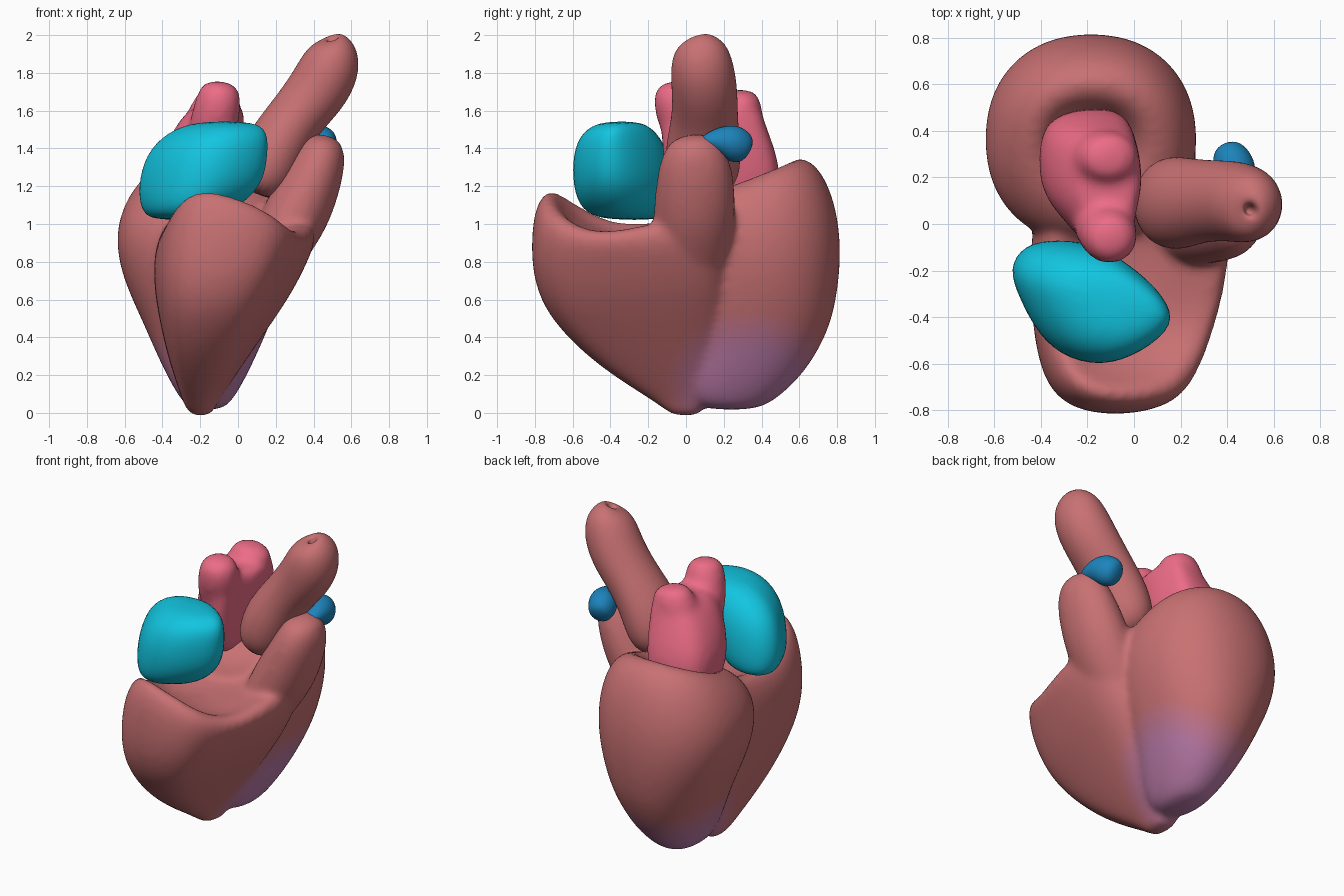
import bpy, bmesh, math
from mathutils import Vector

N = 24


def oval(power=2.2):
    pts = []
    for i in range(N):
        c, s = math.cos(2 * math.pi * i / N), math.sin(2 * math.pi * i / N)
        pts.append((math.copysign(abs(c) ** (2 / power), c), math.copysign(abs(s) ** (2 / power), s)))
    return pts


def skin(bm, rings):
    """Bridge equal-sized rings and cap both ends."""
    vs = [[bm.verts.new(p) for p in r] for r in rings]
    n = len(vs[0])
    for a, b in zip(vs, vs[1:]):
        for i in range(n):
            j = (i + 1) % n
            bm.faces.new((a[i], a[j], b[j], b[i]))
    bm.faces.new(vs[0][::-1])
    bm.faces.new(vs[-1])


def loft(bm, sections, outline=None):
    """Sections: z, x0, x1, y0, y1, tilt to the back, lift at the front."""
    outline = outline or oval()
    rings = []
    for z, x0, x1, y0, y1, tilt, lift in sections:
        ring = []
        for u, v in outline:
            f = max(0, -0.2 * u - 0.97 * v)
            ring.append(((x0 + x1) / 2 + u * (x1 - x0) / 2, (y0 + y1) / 2 + v * (y1 - y0) / 2,
                         z + tilt * v + lift * f * f))
        rings.append(ring)
    skin(bm, rings)


def tube(bm, path):
    """Path points: x, y, z, radius across, radius along y."""
    pts = [Vector(p[:3]) for p in path]
    rings = []
    t = None
    for i, p in enumerate(path):
        d = (pts[min(i + 1, len(pts) - 1)] - pts[max(i - 1, 0)]).normalized()
        t = d if t is None or d.dot(t) > 0 else t
        side = Vector((0, 1, 0)) if abs(t.y) < 0.8 else Vector((0, 0, 1))
        a = side.cross(t).normalized()
        b = t.cross(a)
        rings.append([pts[i] + a * u * p[3] + b * v * p[4] for u, v in oval(2)])
    skin(bm, rings)


def material(name, rgb):
    m = bpy.data.materials.new(name)
    m.diffuse_color = (*rgb, 1)
    return m


def finish(name, bm, mats, voxel=0):
    """Smooth the rough form, fuse overlaps when asked, and keep the result."""
    bmesh.ops.recalc_face_normals(bm, faces=bm.faces)
    me = bpy.data.meshes.new(name)
    bm.to_mesh(me)
    bm.free()
    ob = bpy.data.objects.new(name, me)
    bpy.context.collection.objects.link(ob)
    ob.modifiers.new("round", "SUBSURF").levels = 2
    if voxel:
        r = ob.modifiers.new("fuse", "REMESH")
        r.mode, r.voxel_size = "VOXEL", voxel
        s = ob.modifiers.new("soften", "SMOOTH")
        s.factor, s.iterations = 0.5, 10
    dg = bpy.context.evaluated_depsgraph_get()
    ob.data = bpy.data.meshes.new_from_object(ob.evaluated_get(dg))
    ob.modifiers.clear()
    ob.data.materials.clear()
    for m in mats:
        ob.data.materials.append(m)
    for p in ob.data.polygons:
        p.use_smooth = True
        p.material_index = 0
    return ob


def unit(pts):
    """Scale an outline to the -1..1 box."""
    xs, ys = zip(*pts)
    f = lambda v, a: 2 * (v - min(a)) / (max(a) - min(a)) - 1
    return [(f(x, xs), f(y, ys)) for x, y in pts]


flesh, tint = (0.58, 0.165, 0.17), (0.50, 0.20, 0.40)
STEPS = 12
shades = [material(f"muscle_{i}", [a + (b - a) * i / STEPS for a, b in zip(flesh, tint)])
          for i in range(STEPS + 1)]

# left ventricle: big rear lobe with a dished top
bm = bmesh.new()
loft(bm, [(.015, -.24, -.09, .12, .36, 0, 0), (.06, -.30, -.03, .01, .47, 0, 0),
          (.20, -.38, .05, -.02, .62, 0, 0), (.35, -.45, .12, -.02, .715, 0, 0),
          (.50, -.515, .185, -.05, .78, 0, 0), (.70, -.61, .25, -.08, .815, 0, 0),
          (.90, -.655, .28, -.10, .825, 0, 0), (1.07, -.625, .26, -.07, .795, .04, 0),
          (1.21, -.54, .20, .02, .72, .08, 0), (1.27, -.44, .09, .13, .61, .10, 0),
          (1.22, -.36, .01, .21, .51, .08, 0), (1.08, -.29, -.07, .28, .45, .03, 0)])

# right ventricle: front lobe, widest at the back right, with raised lip and dished inlet
lobe = unit([(1, .3), (.97, .7), (.75, .95), (.3, 1), (-.3, 1), (-.75, .92), (-.97, .6), (-1, .2), (-.98, -.2),
             (-.93, -.5), (-.82, -.78), (-.6, -.94), (-.3, -1), (.0, -1), (.28, -.96), (.52, -.86),
             (.68, -.65), (.80, -.4), (.91, -.1)])
loft(bm, [(-.02, -.25, -.14, -.07, .07, 0, 0), (.05, -.29, -.11, -.15, .11, 0, 0),
          (.14, -.32, -.05, -.30, .15, 0, 0), (.30, -.375, .06, -.53, .20, 0, 0),
          (.50, -.42, .20, -.72, .23, 0, 0), (.65, -.445, .30, -.79, .24, 0, 0),
          (.80, -.45, .375, -.82, .24, 0, 0), (.90, -.43, .42, -.815, .24, .03, .14),
          (.97, -.39, .41, -.78, .22, .09, .25), (.99, -.34, .34, -.71, .17, .10, .29),
          (.95, -.27, .22, -.62, .06, .09, .15), (.93, -.16, .06, -.42, -.08, 0, 0)], lobe)

# outflow neck rising out of the right side
tube(bm, [(.08, .02, .66, .14, .17), (.21, .03, .87, .16, .21),
          (.31, .045, 1.05, .18, .22), (.39, .05, 1.22, .16, .21), (.445, .045, 1.37, .135, .18),
          (.465, .035, 1.475, .085, .10)])
heart = finish("ventricles", bm, shades, 0.02)
for p in heart.data.polygons:
    c = p.center - Vector((-.08, .34, .17))
    d = Vector((c.x, c.y * 1.1, c.z * 1.1)).length
    p.material_index = round(STEPS * min(1, max(0, (0.50 - d) / 0.24)))

# aorta: leaning trunk with a small opening at its tip
bm = bmesh.new()
tube(bm, [(.09, .09, 1.16, .10, .12), (.14, .09, 1.25, .165, .20), (.20, .09, 1.41, .17, .20),
          (.30, .10, 1.56, .15, .175), (.42, .10, 1.70, .165, .175), (.49, .085, 1.83, .165, .17),
          (.515, .075, 1.94, .125, .14), (.505, .06, 1.99, .06, .07), (.50, .06, 1.985, .025, .025),
          (.495, .06, 1.93, .02, .02)])
finish("aorta", bm, shades[:1])

# right atrium: chunky block over the inlet
bm = bmesh.new()
block = unit([(-.52, -.2), (-.47, -.32), (-.40, -.45), (-.3, -.55), (-.15, -.59), (0, -.54), (.15, -.42),
              (.10, -.3), (0, -.2), (-.15, -.1), (-.3, -.08), (-.45, -.1)])
loft(bm, [(1.02, -.46, -.16, -.44, -.12, 0, 0), (1.07, -.53, .0, -.57, -.07, 0, 0),
          (1.20, -.55, .16, -.615, -.06, 0, 0), (1.37, -.51, .185, -.615, -.08, 0, 0),
          (1.49, -.39, .18, -.565, -.15, 0, 0), (1.545, -.22, .10, -.45, -.24, 0, 0)], block)
finish("right_atrium", bm, [material("cyan", (.006, .56, .75))])

# left atrium: body sunk in the rear dish with two raised prongs
bm = bmesh.new()
body = unit([(-.39, .3), (-.38, .12), (-.28, .0), (-.2, -.1), (-.12, -.14), (-.03, -.12), (-.02, 0),
             (0, .1), (.03, .22), (.01, .35), (-.02, .47), (-.12, .49), (-.25, .48), (-.36, .43)])
loft(bm, [(1.05, -.36, -.05, .04, .46, 0, 0), (1.16, -.41, .0, -.10, .50, 0, 0),
          (1.32, -.42, .03, -.13, .50, 0, 0), (1.46, -.37, .04, -.14, .45, 0, 0),
          (1.57, -.30, .04, -.14, .41, 0, 0), (1.64, -.22, .03, -.10, .39, 0, 0)], body)
tube(bm, [(-.16, .06, 1.38, .12, .12), (-.13, -.01, 1.52, .13, .13),
          (-.10, -.06, 1.66, .125, .125), (-.09, -.07, 1.76, .09, .09)])
tube(bm, [(-.17, .28, 1.38, .16, .15), (-.13, .28, 1.55, .15, .13), (-.10, .29, 1.65, .13, .11),
          (-.09, .29, 1.71, .09, .08)])
finish("left_atrium", bm, [material("pink", (.84, .15, .24))], 0.022)

# pulmonary artery: small bead behind the outflow neck
bm = bmesh.new()
tube(bm, [(.46, .07, 1.43, .03, .02), (.46, .14, 1.445, .06, .055), (.445, .22, 1.44, .085, .09),
          (.42, .27, 1.42, .09, .10), (.40, .335, 1.38, .06, .07)])
finish("pulmonary_artery", bm, [material("blue", (.012, .23, .50))])
